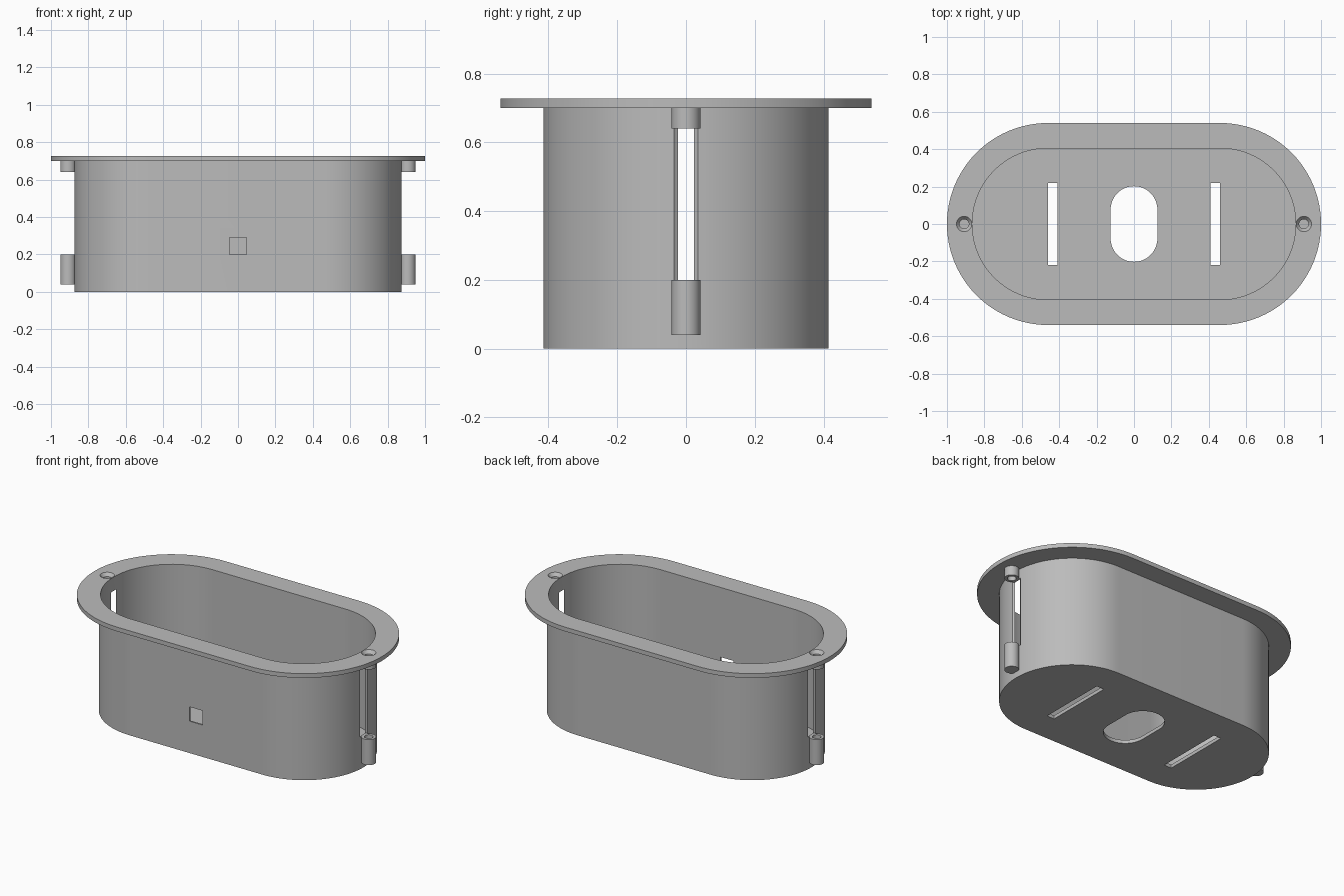
import bpy, bmesh, math

cube = bpy.data.objects.get("Cube")
if cube:
    bpy.data.objects.remove(cube, do_unlink=True)

grey = bpy.data.materials.new("light grey")
grey.use_nodes = True
colour = (0.5, 0.5, 0.5, 1)
grey.diffuse_color = colour
grey.node_tree.nodes["Principled BSDF"].inputs["Base Color"].default_value = colour

SPAN = 0.46      # half distance between the centres of the rounded ends
SCREW_X = 0.908  # screw boss axis
FLOOR, RIM, TOP = 0.022, 0.70, 0.727


def make_object(name, bm):
    bmesh.ops.recalc_face_normals(bm, faces=bm.faces)
    mesh = bpy.data.meshes.new(name)
    bm.to_mesh(mesh)
    bm.free()
    mesh.materials.append(grey)
    obj = bpy.data.objects.new(name, mesh)
    bpy.context.collection.objects.link(obj)
    return obj


def loft(name, rings, span=0, centre=0, turned=False, steps=32, closed=False):
    """Solid through stacked rounded outlines given as (radius, height)."""
    bm = bmesh.new()
    loops = []
    for radius, z in rings:
        loop = []
        for side in (1, -1):
            count = steps + 1 if span else steps
            for i in range(count):
                a = math.pi * (i / steps - 0.5)
                x = side * (span + radius * math.cos(a))
                y = side * radius * math.sin(a)
                if turned:
                    x, y = -y, x
                loop.append(bm.verts.new((x + centre, y, z)))
        loops.append(loop)
    pairs = list(zip(loops, loops[1:]))
    if closed:
        pairs.append((loops[-1], loops[0]))
    else:
        bm.faces.new(loops[0])
        bm.faces.new(loops[-1])
    for low, high in pairs:
        for i in range(len(low)):
            j = (i + 1) % len(low)
            bm.faces.new((low[i], low[j], high[j], high[i]))
    return make_object(name, bm)


def box(name, size, centre):
    bm = bmesh.new()
    bmesh.ops.create_cube(bm, size=1)
    for v in bm.verts:
        v.co = [c * s + m for c, s, m in zip(v.co, size, centre)]
    return make_object(name, bm)


def smooth(obj):
    bpy.ops.object.select_all(action='DESELECT')
    obj.select_set(True)
    bpy.context.view_layer.objects.active = obj
    bpy.ops.object.shade_smooth_by_angle(angle=math.radians(30))


# Hollow housing with floor and flange, as one solid
housing = loft("housing", [(0.415, 0), (0.415, RIM), (0.54, RIM), (0.54, TOP),
                           (0.405, TOP), (0.405, FLOOR)], span=SPAN, steps=48)

# Openings: floor hole, front square, then the paired slots and screw seats
cutters = [
    loft("floor_hole_cutter", [(0.125, -0.1), (0.125, 0.1)], span=0.077, turned=True),
    box("front_hole_cutter", (0.09, 0.1, 0.09), (0, -0.41, 0.245)),
]
for side in (1, -1):
    x = side * SCREW_X
    cutters += [
        box("floor_slot_cutter", (0.052, 0.44, 0.2), (side * 0.435, 0, 0)),
        loft("end_slot_cutter", [(0.0495, 0.2), (0.0495, 0.64)], centre=x),
        loft("screw_seat_cutter", [(0.025, 0.66), (0.025, 0.707), (0.041, TOP),
                                   (0.041, 0.8)], centre=x),
    ]
bpy.context.view_layer.objects.active = housing
for cutter in cutters:
    cutter.hide_render = True
    mod = housing.modifiers.new("cut", 'BOOLEAN')
    mod.operation = 'DIFFERENCE'
    mod.solver = 'EXACT'
    mod.object = cutter
    bpy.ops.object.modifier_apply(modifier=mod.name)
    bpy.data.objects.remove(cutter, do_unlink=True)
smooth(housing)

# Screw bosses: open tube under the flange, blind socket near the floor
for side, label in ((1, "left"), (-1, "right")):
    x = side * SCREW_X
    smooth(loft(label + "_upper_boss", [(0.042, 0.64), (0.042, RIM), (0.025, RIM),
                                        (0.025, 0.64)], centre=x, closed=True))
    smooth(loft(label + "_lower_boss", [(0.042, 0.04), (0.042, 0.2), (0.025, 0.2),
                                        (0.025, 0.06)], centre=x))
